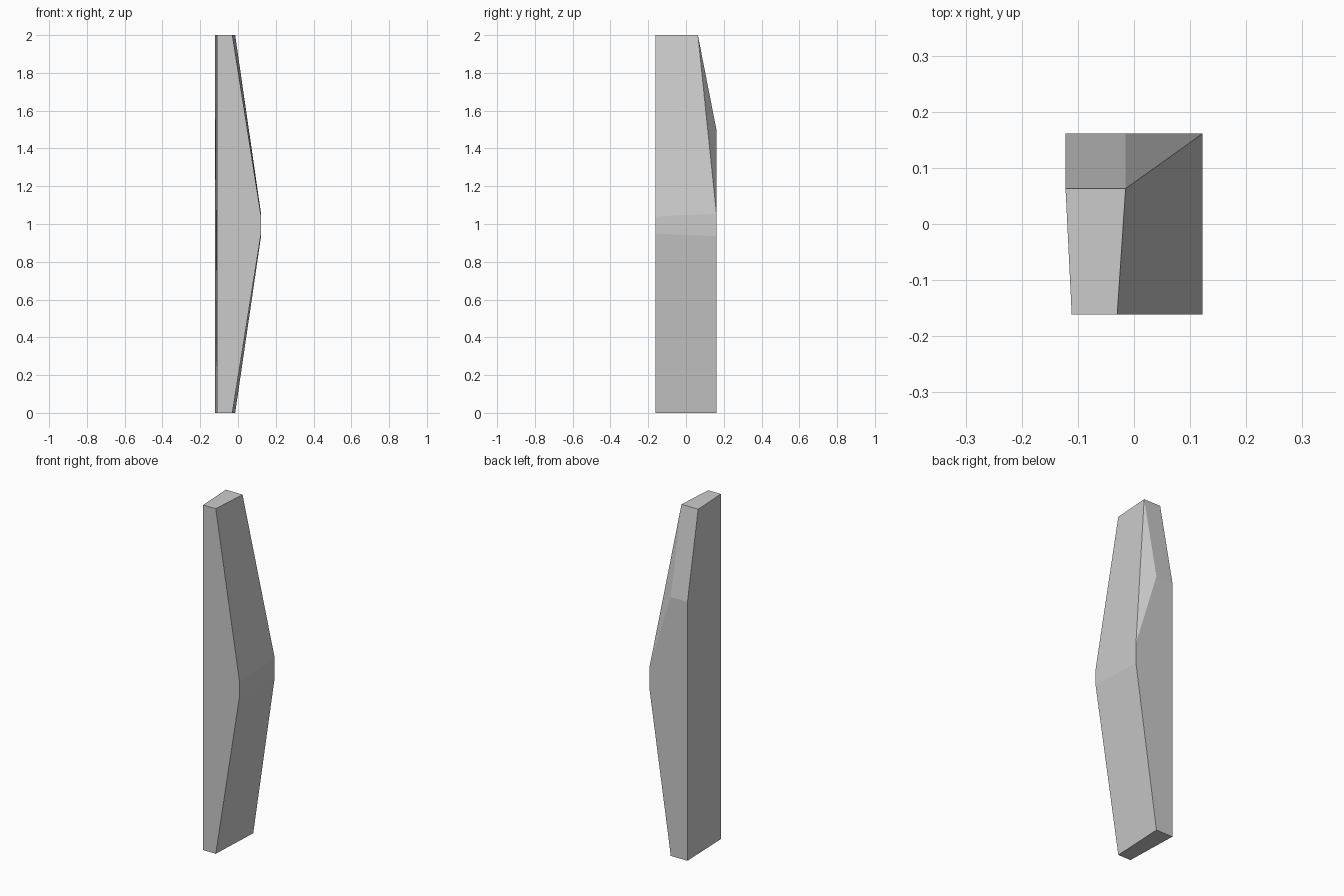
import bpy, bmesh

if "Cube" in bpy.data.objects:
    bpy.data.objects.remove(bpy.data.objects["Cube"])

Y = 0.161
# Front and back outlines (x, z), counter-clockwise seen from the front
front_outline = [(-0.111, 0), (-0.03, 0), (0.122, 0.95), (0.122, 1.04), (-0.03, 2), (-0.111, 2)]
back_outline = [(-0.122, 0), (-0.015, 0), (0.122, 0.935), (0.122, 1.055), (-0.015, 1.5), (-0.122, 1.5)]

bm = bmesh.new()
front = [bm.verts.new((x, -Y, z)) for x, z in front_outline]
back = [bm.verts.new((x, Y, z)) for x, z in back_outline]
# Rear edge of the top, set forward by the sloping back cut
top_right = bm.verts.new((-0.015, 0.063, 2))
top_left = bm.verts.new((-0.122, 0.063, 2))

# Broad faces
bm.faces.new(front)
bm.faces.new(back[::-1])
# Underside and right-hand bands
for i in range(3):
    bm.faces.new((front[i], back[i], back[i + 1], front[i + 1]))
bm.faces.new((front[3], back[3], top_right, front[4]))
# Top, sloping back cut and its corner facet
bm.faces.new((front[4], top_right, top_left, front[5]))
bm.faces.new((top_right, back[4], back[5], top_left))
bm.faces.new((top_right, back[3], back[4]))
# Left side
bm.faces.new((front[5], top_left, back[5], back[0], front[0]))
bmesh.ops.recalc_face_normals(bm, faces=bm.faces[:])

mesh = bpy.data.meshes.new("angled_slab")
bm.to_mesh(mesh)
bm.free()
slab = bpy.data.objects.new("angled_slab", mesh)
bpy.context.collection.objects.link(slab)
